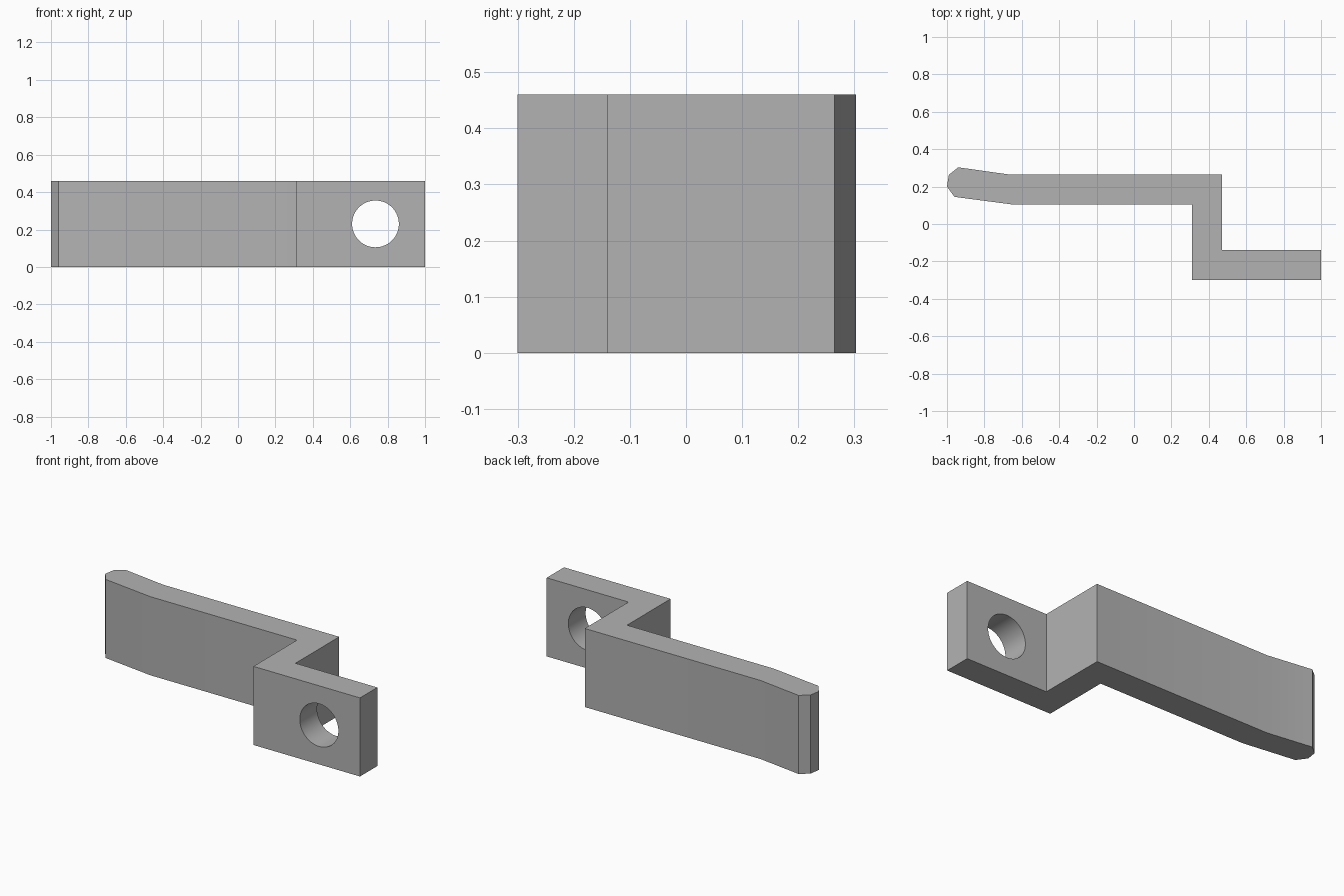
import bpy
import bmesh
import math
from mathutils import Vector

cube = bpy.data.objects.get("Cube")
if cube:
    bpy.data.objects.remove(cube, do_unlink=True)

HEIGHT = 0.46
HOLE_X, HOLE_Y, HOLE_RADIUS = 0.735, -0.22, 0.125

# Plain grey metal
metal = bpy.data.materials.new("grey_metal")
metal.use_nodes = True
grey = (0.45, 0.45, 0.45, 1)
metal.diffuse_color = grey
metal.node_tree.nodes["Principled BSDF"].inputs["Base Color"].default_value = grey

# Stepped outline with a slightly bent, chamfered tip
outline = [
    (0.31, -0.30), (1.0, -0.30), (1.0, -0.14), (0.47, -0.14),
    (0.47, 0.265), (-0.67, 0.265), (-0.94, 0.303), (-0.99, 0.263),
    (-1.0, 0.20), (-0.96, 0.145), (-0.64, 0.103), (0.31, 0.103),
]

# Bracket: extrude the outline upwards
bm = bmesh.new()
base = bm.faces.new([bm.verts.new((x, y, 0)) for x, y in outline])
extruded = bmesh.ops.extrude_face_region(bm, geom=[base])["geom"]
top_verts = [v for v in extruded if isinstance(v, bmesh.types.BMVert)]
bmesh.ops.translate(bm, verts=top_verts, vec=Vector((0, 0, HEIGHT)))
bmesh.ops.recalc_face_normals(bm, faces=bm.faces)
mesh = bpy.data.meshes.new("bracket")
bm.to_mesh(mesh)
bm.free()
mesh.materials.append(metal)
bracket = bpy.data.objects.new("bracket", mesh)
bpy.context.collection.objects.link(bracket)

# Round bolt hole through the mounting tab
bpy.ops.mesh.primitive_cylinder_add(
    vertices=64, radius=HOLE_RADIUS, depth=0.4,
    location=(HOLE_X, HOLE_Y, HEIGHT / 2), rotation=(math.pi / 2, 0, 0))
cutter = bpy.context.object
cutter.name = "bolt_hole_cutter"
cutter.data.materials.append(metal)
cutter.hide_render = True

bpy.ops.object.select_all(action="DESELECT")
bracket.select_set(True)
bpy.context.view_layer.objects.active = bracket
hole = bracket.modifiers.new("bolt_hole", "BOOLEAN")
hole.operation = "DIFFERENCE"
hole.solver = "EXACT"
hole.object = cutter
bpy.ops.object.modifier_apply(modifier=hole.name)
bpy.data.objects.remove(cutter, do_unlink=True)

# Soft bend and hole wall, crisp corners
bpy.ops.object.shade_smooth_by_angle(angle=math.radians(30))
